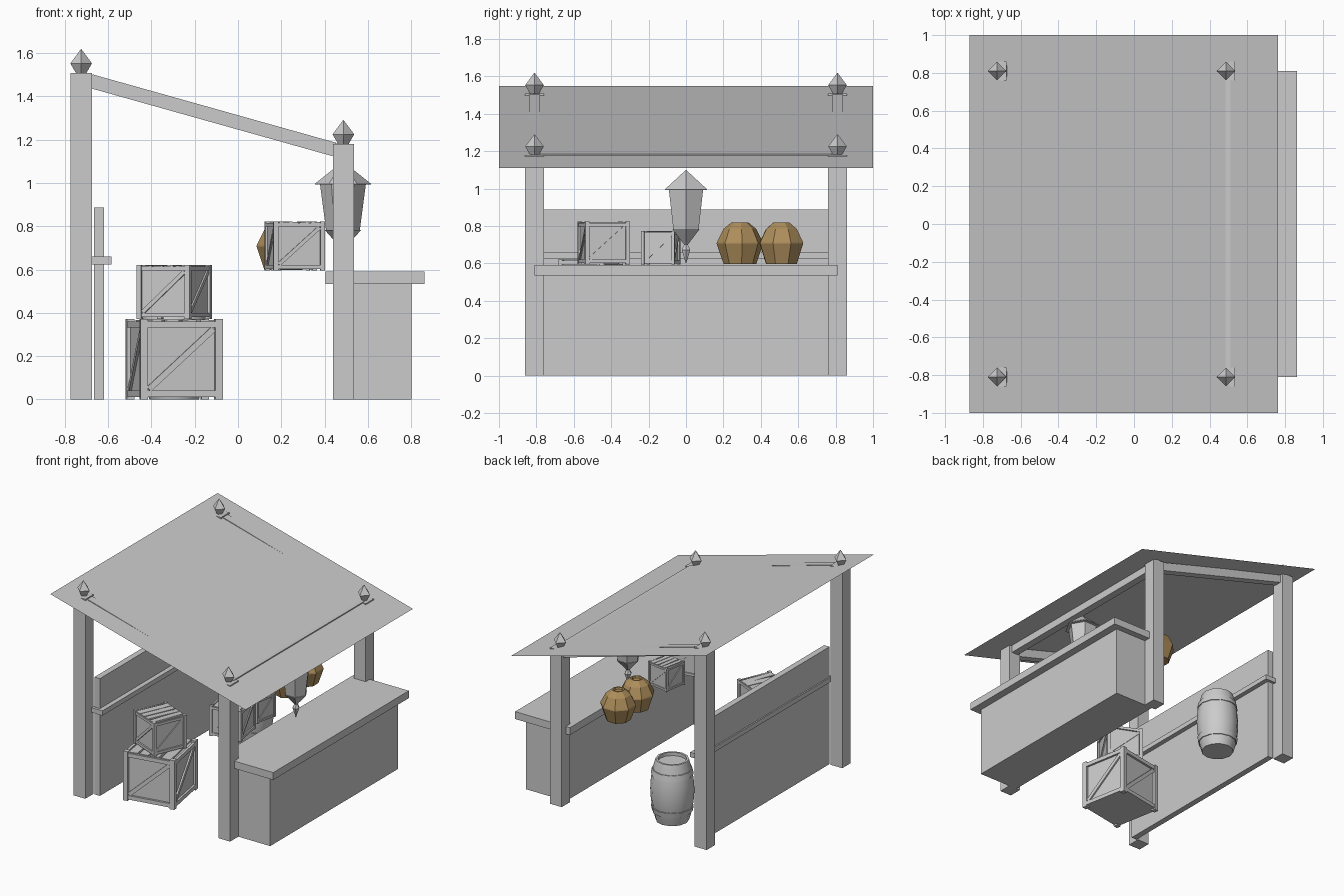
import bpy, bmesh, math, random
from mathutils import Matrix, Vector

if "Cube" in bpy.data.objects:
    bpy.data.objects.remove(bpy.data.objects["Cube"])

random.seed(4)


def material(name, rgb):
    m = bpy.data.materials.new(name)
    m.diffuse_color = (*rgb, 1)
    m.use_nodes = True
    m.node_tree.nodes["Principled BSDF"].inputs["Base Color"].default_value = m.diffuse_color
    return m


GREY = material("plain grey", (0.6, 0.6, 0.6))
BROWN = material("sack brown", (0.42, 0.27, 0.105))


def finish(name, bm, mat, loc=(0, 0, 0), rot=0):
    bmesh.ops.recalc_face_normals(bm, faces=bm.faces)
    me = bpy.data.meshes.new(name)
    bm.to_mesh(me)
    bm.free()
    me.materials.append(mat)
    ob = bpy.data.objects.new(name, me)
    ob.location = loc
    ob.rotation_euler.z = rot
    bpy.context.collection.objects.link(ob)
    return ob


def add_box(bm, centre, size, pre=Matrix(), rot_y=0.0, rot_z=0.0):
    m = (pre @ Matrix.Translation(centre) @ Matrix.Rotation(rot_z, 4, 'Z')
         @ Matrix.Rotation(rot_y, 4, 'Y') @ Matrix.Diagonal((*size, 1)))
    bmesh.ops.create_cube(bm, size=1, matrix=m)


def box(name, x, y, z):
    """Box from (min, max) pairs."""
    bm = bmesh.new()
    add_box(bm, [(a + b) / 2 for a, b in (x, y, z)], [b - a for a, b in (x, y, z)])
    return finish(name, bm, GREY)


def lathe(name, profile, sides, loc, mat=GREY, turn=0.0):
    """Rings of (radius, z) joined from the bottom up, radius 0 gives a point."""
    bm = bmesh.new()
    rings = []
    for r, z in profile:
        if r == 0:
            rings.append([bm.verts.new((0, 0, z))] * sides)
        else:
            rings.append([bm.verts.new((r * math.cos(turn + math.tau * i / sides),
                                        r * math.sin(turn + math.tau * i / sides), z))
                          for i in range(sides)])
    for a, b in zip(rings, rings[1:]):
        for i in range(sides):
            j = (i + 1) % sides
            bm.faces.new(list(dict.fromkeys((a[i], a[j], b[j], b[i]))))
    for ring in (rings[0], rings[-1]):
        if len(set(ring)) > 2:
            bm.faces.new(ring)
    return finish(name, bm, mat, loc)


def crate(name, s, h, loc, degrees):
    bm = bmesh.new()
    t = 0.09 * s                      # frame bar width
    inner = s - 0.09 * s
    add_box(bm, (0, 0, h * 0.49), (inner, inner, h * 0.92))
    d = s / 2 - t / 2
    for k in range(4):
        q = Matrix.Rotation(k * math.pi / 2, 4, 'Z')
        add_box(bm, (-d, -d, h / 2), (t, t, h), q)                       # corner post
        for z in (0.07 * h, 0.93 * h):                                   # rails
            add_box(bm, (0, -s / 2 + 0.03 * s, z), (s - 2 * t, 0.05 * s, 0.08 * h), q)
        dx, dz = s - 2 * t, 0.78 * h                                     # diagonal brace
        add_box(bm, (0, -s / 2 + 0.033 * s, h / 2),
                (math.hypot(dx, dz) * 0.96, 0.035 * s, t * 0.8), q, -math.atan2(dz, dx))
    for i in range(4):                                                   # uneven lid planks
        w = (s - 2 * t) / 4
        add_box(bm, (-1.5 * w + i * w, 0, h * 0.965), (w * 0.86, s * 0.94, 0.05 * h),
                rot_y=random.uniform(-0.08, 0.08), rot_z=random.uniform(-0.04, 0.04))
    return finish(name, bm, GREY, loc, math.radians(degrees))


# Posts, finials and sloping side beams
for side, sy in (("near", -1), ("far", 1)):
    y = 0.81 * sy
    for end, x0, x1, top in (("back", -0.775, -0.675, 1.508), ("counter", 0.438, 0.536, 1.18)):
        box(f"{side}_{end}_post", (x0, x1), (y - 0.05, y + 0.05), (0, top))
        lathe(f"{side}_{end}_finial", [(0.024, 0), (0.05, 0.045), (0, 0.112)], 4,
              ((x0 + x1) / 2, y, top))
    bm = bmesh.new()
    add_box(bm, (-0.1175, y, 1.313), (1.17, 0.058, 0.064), rot_y=math.atan(0.2807))
    finish(f"{side}_side_beam", bm, GREY)
box("front_cross_beam", (0.455, 0.512), (-0.78, 0.78), (1.12, 1.185))

# Thin sloping roof sheet
bm = bmesh.new()
bm.faces.new([bm.verts.new(p) for p in ((-0.87, -1, 1.549), (0.763, -1, 1.11),
                                        (0.763, 1, 1.11), (-0.87, 1, 1.549))])
roof = finish("roof", bm, GREY)
if roof.data.polygons[0].normal.z < 0:
    roof.data.flip_normals()

# Counter and back wall
box("counter_base", (0.47, 0.803), (-0.762, 0.762), (0, 0.535))
box("counter_top", (0.405, 0.862), (-0.81, 0.81), (0.534, 0.59))
box("back_wall", (-0.665, -0.62), (-0.765, 0.765), (0, 0.887))
box("back_wall_rail", (-0.675, -0.585), (-0.785, 0.785), (0.624, 0.66))

# Crates: two stacked on the floor, two beside the counter
crate("large_floor_crate", 0.386, 0.372, (-0.295, -0.505, 0), 10.4)
crate("stacked_crate", 0.266, 0.25, (-0.295, -0.51, 0.372), -23)
crate("counter_crate", 0.242, 0.228, (0.263, -0.44, 0.595), 10)
crate("small_counter_crate", 0.18, 0.178, (0.257, -0.135, 0.595), -10)

# Grain sacks
sack = [(0.088, 0), (0.125, 0.11), (0.123, 0.118), (0.088, 0.187), (0.045, 0.222),
        (0.034, 0.222), (0.028, 0.21)]
for i, (y, turn) in enumerate(((0.288, 0.1), (0.51, 0.42))):
    lathe(f"sack_{i + 1}", sack, 8, (0.21, y, 0.597), BROWN, turn)

# Hanging lantern
lathe("lantern_body", [(0.078, 0.782), (0.106, 0.995)], 6, (0.485, 0, 0))
lathe("lantern_cap", [(0.13, 0.992), (0.13, 0.996), (0, 1.1)], 6, (0.485, 0, 0))
lathe("lantern_base", [(0, 0.597), (0.026, 0.672), (0.012, 0.7), (0.024, 0.715),
                       (0.084, 0.783)], 6, (0.485, 0, 0))

# Barrel with two hoops and a recessed lid
H = 0.46


def barrel_r(z):
    return 0.152 - 0.037 * ((z - H / 2) / (H / 2)) ** 2


profile = [(barrel_r(H * i / 8), H * i / 8) for i in range(9)]
parts = [lathe("barrel", profile + [(0.1, H), (0.1, H - 0.025)], 12, (-0.295, 0.585, 0))]
for n, z in (("lower", 0.07), ("upper", H - 0.11)):
    a, b = barrel_r(z), barrel_r(z + 0.04)
    parts.append(lathe(f"{n}_barrel_hoop", [(a - 0.01, z), (a + 0.006, z),
                                            (b + 0.006, z + 0.04), (b - 0.01, z + 0.04)],
                       12, (-0.295, 0.585, 0)))
for ob in parts:
    bpy.ops.object.select_all(action='DESELECT')
    ob.select_set(True)
    bpy.context.view_layer.objects.active = ob
    bpy.ops.object.shade_smooth_by_angle(angle=math.radians(35))
